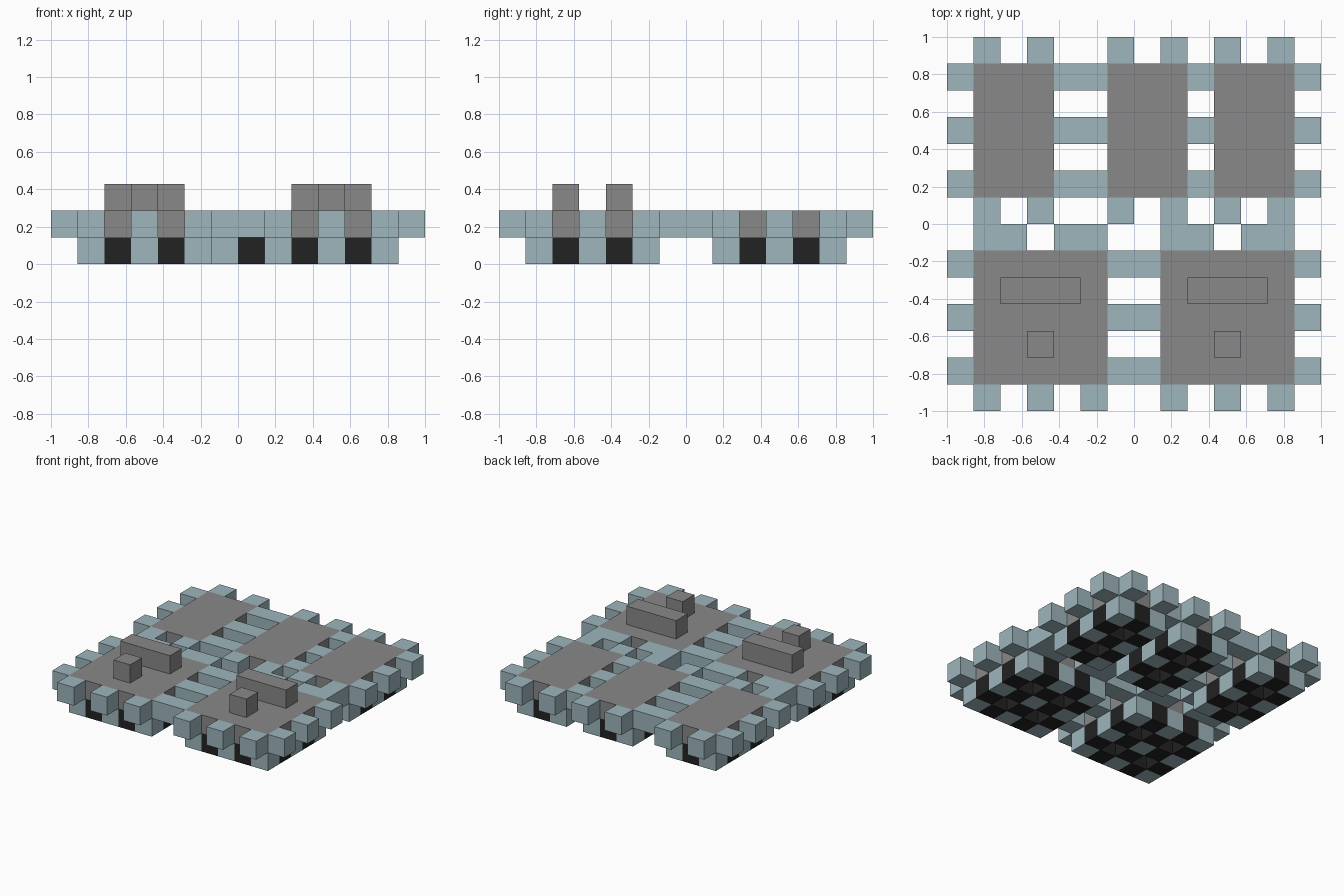
import bpy
import bmesh
from mathutils import Vector

if "Cube" in bpy.data.objects:
    bpy.data.objects.remove(bpy.data.objects["Cube"], do_unlink=True)

UNIT = 1 / 7      # edge of one cube cell; the plan is a 14 x 14 grid


def material(name, rgb):
    mat = bpy.data.materials.new(name)
    mat.use_nodes = True
    color = (*rgb, 1)
    mat.diffuse_color = color
    bsdf = next(n for n in mat.node_tree.nodes if n.type == 'BSDF_PRINCIPLED')
    bsdf.inputs["Base Color"].default_value = color
    bsdf.inputs["Roughness"].default_value = 0.9
    return mat


BLUE = material("pale_blue", (0.34, 0.465, 0.505))
GRAY = material("mid_gray", (0.255, 0.248, 0.252))
BLACK = material("near_black", (0.016, 0.016, 0.016))

parts = {}        # part name -> (material, set of cells)
filled = set()    # every occupied cell


def fill(name, mat, xs, ys, z):
    """Occupy the free cells of a rectangle on one layer."""
    cells = parts.setdefault(name, (mat, set()))[1]
    new = {(x, y, z) for x in xs for y in ys} - filled
    cells |= new
    filled.update(new)


def span(first, count):
    return range(first, first + count)


# Platforms: start and size in cells
platforms = {
    "front_right": (1, 1, 5, 5),
    "front_left": (8, 1, 5, 5),
    "back_right": (1, 8, 3, 5),
    "back_middle": (6, 8, 3, 5),
    "back_left": (10, 8, 3, 5),
}

for name, (x0, y0, nx, ny) in platforms.items():
    # Gray deck
    fill(name + "_deck", GRAY, span(x0, nx), span(y0, ny), 1)
    # Blue feet joined by black fillers, open in between
    for i in range(nx):
        for j in range(ny):
            odd = i % 2 + j % 2
            if odd == 0:
                fill(name + "_feet", BLUE, [x0 + i], [y0 + j], 0)
            elif odd == 1:
                fill(name + "_fillers", BLACK, [x0 + i], [y0 + j], 0)

# Raised bar and block on the two front decks
for name in ("front_right", "front_left"):
    x0, y0, nx, ny = platforms[name]
    fill(name + "_bar", GRAY, span(x0 + 1, 3), [y0 + 3], 2)
    fill(name + "_block", GRAY, [x0 + 2], [y0 + 1], 2)

# Beams running left to right through the decks
for y in (1, 3, 5, 8, 10, 12):
    fill("cross_beams", BLUE, range(14), [y], 1)

# Pegs on the front edge, and on both ends of the back platforms
for x in (1, 3, 5, 8, 10, 12):
    fill("front_pegs", BLUE, [x], [0], 1)
for x in (1, 3, 6, 8, 10, 12):
    fill("back_pegs", BLUE, [x], [7, 13], 1)

# Linking strips behind the front decks, split in the middle
for x in (1, 4, 8, 11):
    fill("link_strips", BLUE, span(x, 2), [6], 1)


def build(name, mat, cells):
    """Make the exposed skin of a set of cells."""
    bm = bmesh.new()
    for cell in cells:
        centre = Vector(cell) + Vector((0.5, 0.5, 0.5))
        for axis in range(3):
            for sign in (-1, 1):
                normal = Vector((0, 0, 0))
                normal[axis] = sign
                neighbour = tuple(int(c + n) for c, n in zip(cell, normal))
                if neighbour in filled:
                    continue
                u = Vector((0, 0, 0))
                u[(axis + 1) % 3] = 0.5
                v = normal.cross(u)
                mid = centre + normal * 0.5
                corners = (mid - u - v, mid + u - v, mid + u + v, mid - u + v)
                bm.faces.new([bm.verts.new((c - Vector((7, 7, 0))) * UNIT)
                              for c in corners])
    bmesh.ops.remove_doubles(bm, verts=bm.verts, dist=UNIT / 100)
    bmesh.ops.dissolve_limit(bm, angle_limit=0.01, verts=bm.verts, edges=bm.edges)
    mesh = bpy.data.meshes.new(name)
    bm.to_mesh(mesh)
    bm.free()
    mesh.materials.append(mat)
    obj = bpy.data.objects.new(name, mesh)
    bpy.context.collection.objects.link(obj)


for name, (mat, cells) in parts.items():
    build(name, mat, cells)
